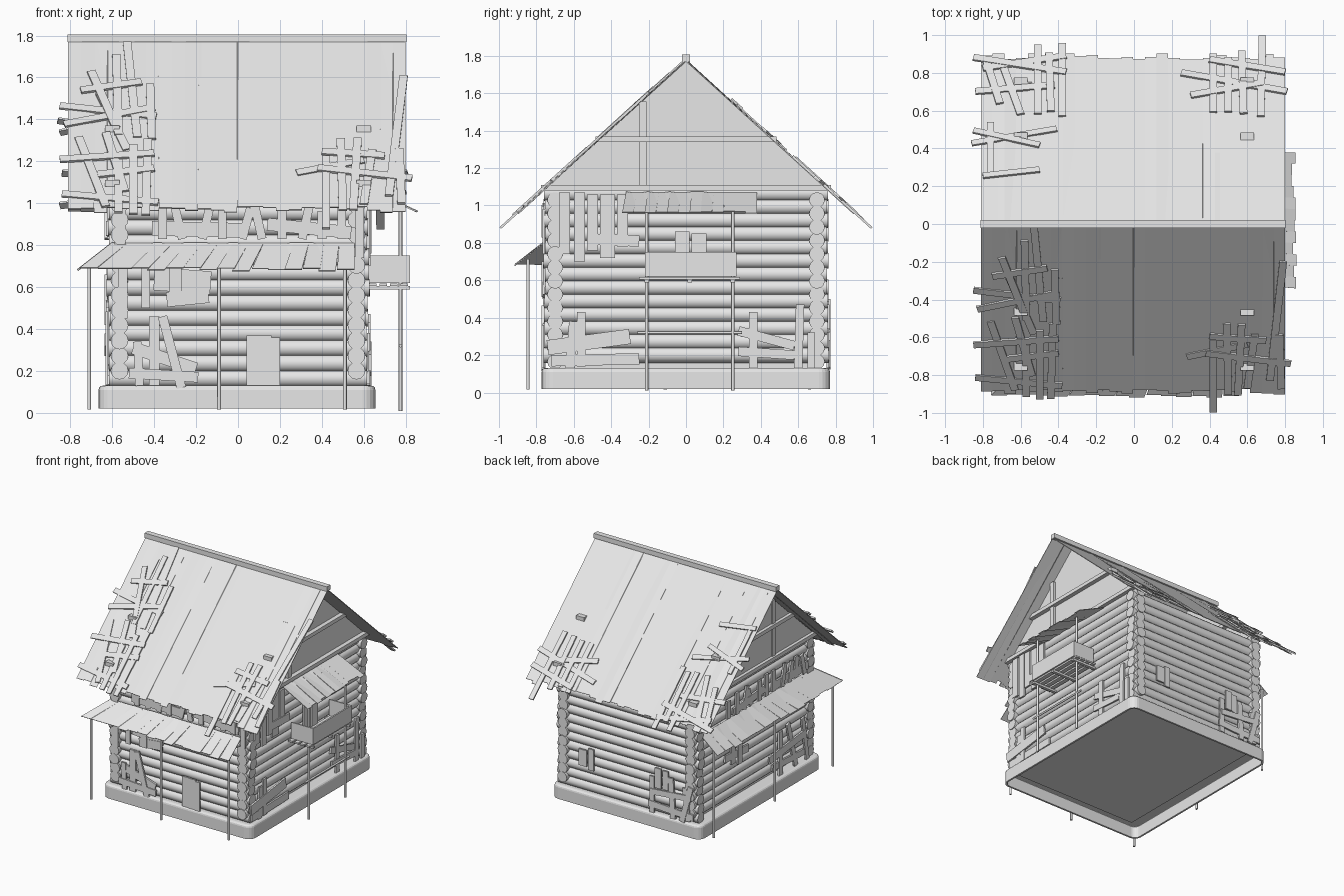
import bpy, bmesh, math, random
from mathutils import Vector, Matrix

random.seed(4)
if "Cube" in bpy.data.objects:
    bpy.data.objects.remove(bpy.data.objects["Cube"])

grey = bpy.data.materials.new("plain_grey")
grey.use_nodes = True
grey.diffuse_color = (0.8, 0.8, 0.8, 1)
grey.node_tree.nodes["Principled BSDF"].inputs["Base Color"].default_value = grey.diffuse_color


def finish(name, bm, thickness=0):
    """Turn a bmesh into a named object."""
    mesh = bpy.data.meshes.new(name)
    bm.to_mesh(mesh)
    bm.free()
    mesh.materials.append(grey)
    obj = bpy.data.objects.new(name, mesh)
    bpy.context.collection.objects.link(obj)
    if thickness:
        mod = obj.modifiers.new("thickness", 'SOLIDIFY')
        mod.thickness = thickness
    return obj


def add_box(bm, low, high):
    low, high = Vector(low), Vector(high)
    size = high - low
    matrix = Matrix.Translation((low + high) / 2) @ Matrix.Diagonal((*size, 1))
    return bmesh.ops.create_cube(bm, size=1, matrix=matrix)["verts"]


def add_rod(bm, a, b, radius, sides=12):
    a, b = Vector(a), Vector(b)
    turn = (b - a).to_track_quat('Z', 'Y').to_matrix().to_4x4()
    made = bmesh.ops.create_cone(bm, cap_ends=True, segments=sides, radius1=radius, radius2=radius,
                                 depth=(b - a).length, matrix=Matrix.Translation((a + b) / 2) @ turn)
    for face in {f for v in made["verts"] for f in v.link_faces}:
        face.smooth = len(face.verts) == 4


def add_plank(bm, a, b, normal, width, thick=0.012):
    a, b = Vector(a), Vector(b)
    along = (b - a).normalized()
    normal = Vector(normal).normalized()
    turn = Matrix((along, normal.cross(along), normal)).transposed().to_4x4()
    size = Matrix.Diagonal(((b - a).length, width, thick, 1))
    bmesh.ops.create_cube(bm, size=1, matrix=Matrix.Translation((a + b) / 2) @ turn @ size)


def ragged_sheet(name, in_a, in_b, out_a, out_b, steps, jag):
    """Sheet with a straight inner edge and a broken, stepped outer edge."""
    bm = bmesh.new()
    in_a, in_b, out_a, out_b = map(Vector, (in_a, in_b, out_a, out_b))
    fall = (out_a - in_a).normalized()
    for i in range(steps):
        s, e = i / steps, (i + 1) / steps
        drop = fall * random.uniform(-jag, jag)
        corners = (in_a.lerp(in_b, s), in_a.lerp(in_b, e),
                   out_a.lerp(out_b, e) + drop, out_a.lerp(out_b, s) + drop)
        bm.faces.new([bm.verts.new(c) for c in corners])
    bmesh.ops.remove_doubles(bm, verts=bm.verts, dist=0.0001)
    bmesh.ops.recalc_face_normals(bm, faces=bm.faces)
    return finish(name, bm, 0.005)


# Hollow rounded base and the floor inside it
bm = bmesh.new()
add_box(bm, (-.665, -.772, .02), (.655, .77, .13))
upright = [e for e in bm.edges if abs(e.verts[0].co.z - e.verts[1].co.z) > .05]
bmesh.ops.bevel(bm, geom=upright, offset=.06, segments=5, profile=.5, affect='EDGES')
rim = [e for e in bm.edges if all(v.co.z > .12 for v in e.verts)]
bmesh.ops.bevel(bm, geom=rim, offset=.02, segments=3, profile=.5, affect='EDGES')
bm.normal_update()
bmesh.ops.delete(bm, geom=[f for f in bm.faces if f.normal.z < -.9], context='FACES')
finish("stone_base", bm, .015)

# Notched log walls around a plain core
bm = bmesh.new()
add_box(bm, (-.56, -.695, .1), (.56, .695, 1.08))
finish("wall_core", bm)
PITCH, LOG = .072, .042
for sign, word_x, word_y in ((-1, "front", "right"), (1, "back", "left")):
    bm = bmesh.new()
    for i in range(13):
        z = .165 + i * PITCH
        reach = random.uniform(.61, .63)
        add_rod(bm, (-reach, sign * .70, z), (reach, sign * .70, z), LOG)
    finish(word_x + "_logs", bm)
    bm = bmesh.new()
    for i in range(13):
        z = .165 + (i + .5) * PITCH
        reach = random.uniform(.75, .765)
        add_rod(bm, (sign * .565, -reach, z), (sign * .565, reach, z), LOG)
    finish(word_y + "_logs", bm)

# Gables with ledges and an upright trim
RIDGE, SLOPE = 1.775, .91
for sign, word in ((-1, "right"), (1, "left")):
    bm = bmesh.new()
    x = sign * .6
    bm.faces.new([bm.verts.new(p) for p in ((x, -.76, 1.08), (x, .76, 1.08), (x, 0, RIDGE - .005))])
    finish(word + "_gable", bm, .01)
    bm = bmesh.new()
    for half, z in ((.775, 1.08), (.485, 1.34)):
        add_box(bm, (x - .035, -half, z), (x + .035, half, z + .03))
    add_box(bm, (x - .02, -.25, 1.1), (x + .02, -.21, 1.555))
    finish(word + "_gable_trim", bm)

# Roof slopes and ridge beam
EAVE = .885
for sign, word in ((-1, "front"), (1, "back")):
    low = RIDGE - SLOPE * EAVE
    ragged_sheet(word + "_roof", (-.81, 0, RIDGE), (.8, 0, RIDGE),
                 (-.81, sign * EAVE, low), (.8, sign * EAVE, low), 26, .02)
bm = bmesh.new()
add_box(bm, (-.813, -.022, 1.768), (.803, .022, 1.806))
finish("ridge_beam", bm)


def roof_planks(name, side, width, rows):
    """Loose planks on a slope, each given by x and height at both ends."""
    bm = bmesh.new()
    normal = Vector((0, side * SLOPE, 1)).normalized()
    for i, (x1, z1, x2, z2) in enumerate(rows):
        lift = normal * (.006 + .003 * (i % 3))
        ends = [Vector((x, side * (RIDGE - z) / SLOPE, z)) + lift for x, z in ((x1, z1), (x2, z2))]
        add_plank(bm, *ends, normal, width)
    finish(name, bm)


roof_planks("front_upper_planks", -1, .04, (
    (-.53, 1.77, -.48, 1.31), (-.58, 1.7, -.57, 1.32), (-.7, 1.62, -.58, 1.35), (-.66, 1.52, -.53, 1.25),
    (-.42, 1.56, -.41, 1.3), (-.75, 1.53, -.46, 1.57), (-.85, 1.46, -.39, 1.41), (-.83, 1.37, -.4, 1.45)))
roof_planks("front_lower_planks", -1, .04, (
    (-.76, 1.31, -.63, .98), (-.63, 1.33, -.54, 1.05), (-.5, 1.27, -.5, .94), (-.43, 1.3, -.44, .94),
    (-.57, 1.2, -.57, .95), (-.85, 1.2, -.4, 1.23), (-.84, 1.04, -.38, 1.0), (-.67, 1.13, -.4, 1.16)))
roof_planks("front_side_planks", -1, .04, (
    (.28, 1.14, .6, 1.2), (.4, 1.24, .7, 1.22), (.38, 1.16, .83, 1.11), (.42, 1.22, .42, .875),
    (.49, 1.3, .5, .96), (.57, 1.3, .55, .96), (.64, 1.25, .6, .99), (.79, 1.6, .72, 1.03), (.77, 1.25, .78, .99)))
roof_planks("back_lower_planks", 1, .04, (
    (-.38, .91, -.38, 1.26), (-.51, .92, -.51, 1.25), (-.45, .96, -.44, 1.24), (-.7, 1, -.6, 1.25),
    (-.78, 1, -.71, 1.2), (-.85, .98, -.36, 1.05), (-.84, 1.14, -.42, 1.11), (-.8, 1.03, -.36, .97)))
roof_planks("back_upper_planks", 1, .035, (
    (-.86, 1.39, -.41, 1.32), (-.85, 1.33, -.5, 1.4), (-.8, 1.55, -.5, 1.52), (-.76, 1.29, -.76, 1.55)))
roof_planks("back_side_planks", 1, .04, (
    (.25, 1.05, .81, 1.14), (.3, 1.16, .68, 1.1), (.4, .99, .8, 1.05), (.42, .96, .42, 1.24),
    (.5, .98, .5, 1.24), (.57, .95, .58, 1.25), (.68, .875, .67, 1.26)))

# Canopy wrapped round the front right corner, on thin posts
ragged_sheet("front_canopy", (-.6, -.75, .81), (.555, -.75, .81), (-.76, -.91, .685), (.555, -.91, .685), 16, .012)
ragged_sheet("right_canopy", (-.6, -.75, .81), (-.6, .67, .81), (-.76, -.91, .685), (-.76, .67, .685), 16, .012)
bm = bmesh.new()
for x, y in ((-.71, -.845), (-.09, -.845), (.51, -.845), (-.71, -.11), (-.71, .66)):
    add_rod(bm, (x, y, .015), (x, y, .715), .009, 8)
finish("canopy_posts", bm)

# Balcony: slatted floor, railing panels, posts and canopy
bm = bmesh.new()
for i in range(4):
    add_box(bm, (.625 + i * .05, -.25, .605), (.66 + i * .05, .29, .618))
for y in (-.21, .02, .25):
    add_box(bm, (.6, y - .012, .588), (.82, y + .012, .605))
finish("balcony_floor", bm)
bm = bmesh.new()
add_box(bm, (.808, -.22, .62), (.82, .27, .75))
for y in (-.22, .26):
    add_box(bm, (.625, y, .62), (.82, y + .01, .75))
finish("balcony_railing", bm)
bm = bmesh.new()
for y in (-.21, .25):
    add_rod(bm, (.775, y, .01), (.775, y, .98), .009, 8)
add_rod(bm, (.775, -.26, .32), (.775, .3, .32), .008, 8)
finish("balcony_posts", bm)
ragged_sheet("balcony_canopy", (.615, -.32, 1.07), (.615, .38, 1.07), (.845, -.34, .965), (.845, .38, .965), 12, .015)

# Boards, doors and shutters nailed flat on the walls
WALLS = {"front": (0, -1, .757), "back": (0, 1, .757), "right": (-1, 0, .622), "left": (1, 0, .622)}


def wall_boards(name, wall, rows):
    """Each board: place along the wall and height at both ends, then width."""
    bm = bmesh.new()
    nx, ny, off = WALLS[wall]
    for i, (u1, z1, u2, z2, width) in enumerate(rows):
        gap = off + .004 * (i % 3)
        ends = [(nx * gap + abs(ny) * u, ny * gap + abs(nx) * u, z) for u, z in ((u1, z1), (u2, z2))]
        add_plank(bm, *ends, (nx, ny, 0), width, .014)
    finish(name, bm)


wall_boards("front_door", "front", ((.07, .13, .07, .37, .06), (.13, .13, .13, .37, .06), (.18, .13, .18, .36, .04)))
wall_boards("front_boards", "front", (
    (-.55, .45, -.55, .7, .045), (-.44, .5, -.44, .7, .04), (-.3, .51, -.3, .7, .06), (-.4, .64, -.13, .62, .11),
    (-.34, .54, -.14, .56, .07), (-.36, .46, -.27, .12, .045), (-.4, .13, -.4, .46, .05), (-.47, .13, -.48, .34, .04),
    (-.52, .19, -.19, .17, .05), (-.5, .31, -.2, .21, .06)))
wall_boards("left_balcony_door", "left", ((-.02, .62, -.02, .86, .08), (.07, .62, .07, .85, .08)))
wall_boards("left_boards", "left", (
    (-.65, .74, -.65, 1.07, .06), (-.57, .7, -.57, 1.07, .06), (-.5, .76, -.5, 1.06, .06), (-.42, .72, -.42, 1.06, .08),
    (-.34, .78, -.34, 1.06, .06), (-.5, .82, -.25, .81, .06), (-.62, .13, -.6, .38, .05), (-.56, .14, -.56, .43, .045),
    (-.74, .24, -.3, .3, .08), (-.72, .17, -.25, .18, .06), (.36, .13, .36, .43, .045), (.28, .22, .58, .2, .05),
    (.28, .33, .58, .25, .05), (.6, .13, .61, .47, .045), (.67, .13, .67, .32, .04)))
wall_boards("right_boards", "right", (
    (-.5, .13, -.4, .5, .045), (-.3, .13, -.3, .48, .045), (-.6, .35, -.15, .3, .06), (-.62, .2, -.2, .22, .05),
    (.3, .45, .3, .65, .05), (.22, .42, .22, .66, .05), (.1, .5, .4, .52, .06), (-.64, .13, -.58, .48, .04)))
wall_boards("back_shutters", "back", (
    (.31, .32, .31, .49, .05), (.38, .34, .38, .47, .07), (-.29, .34, -.29, .5, .06), (-.35, .34, -.35, .49, .05)))
wall_boards("back_boards", "back", (
    (-.23, .13, -.23, .42, .04), (-.42, .13, -.4, .45, .045), (-.5, .13, -.58, .42, .045), (-.55, .14, -.52, .4, .04),
    (-.2, .2, -.6, .18, .05), (-.22, .3, -.58, .33, .045)))

# Short tilted boards under the eaves above the canopy
for wall, start, count in (("front", -.36, 10), ("right", -.6, 11)):
    rows = [(start - .05, .88, start + .4, .87, .07), (start + .5, .9, start + .9, .86, .06)]
    for i in range(count):
        u, lean = start + i * .095, random.choice((0, 0, .04, -.04))
        rows.append((u, .83, u + lean, random.uniform(.96, 1.01), .042))
    wall_boards(wall + "_eave_boards", wall, rows)
wall_boards("front_corner_boards", "front", ((-.56, .81, -.56, 1, .05), (.58, .74, .58, .98, .04)))
